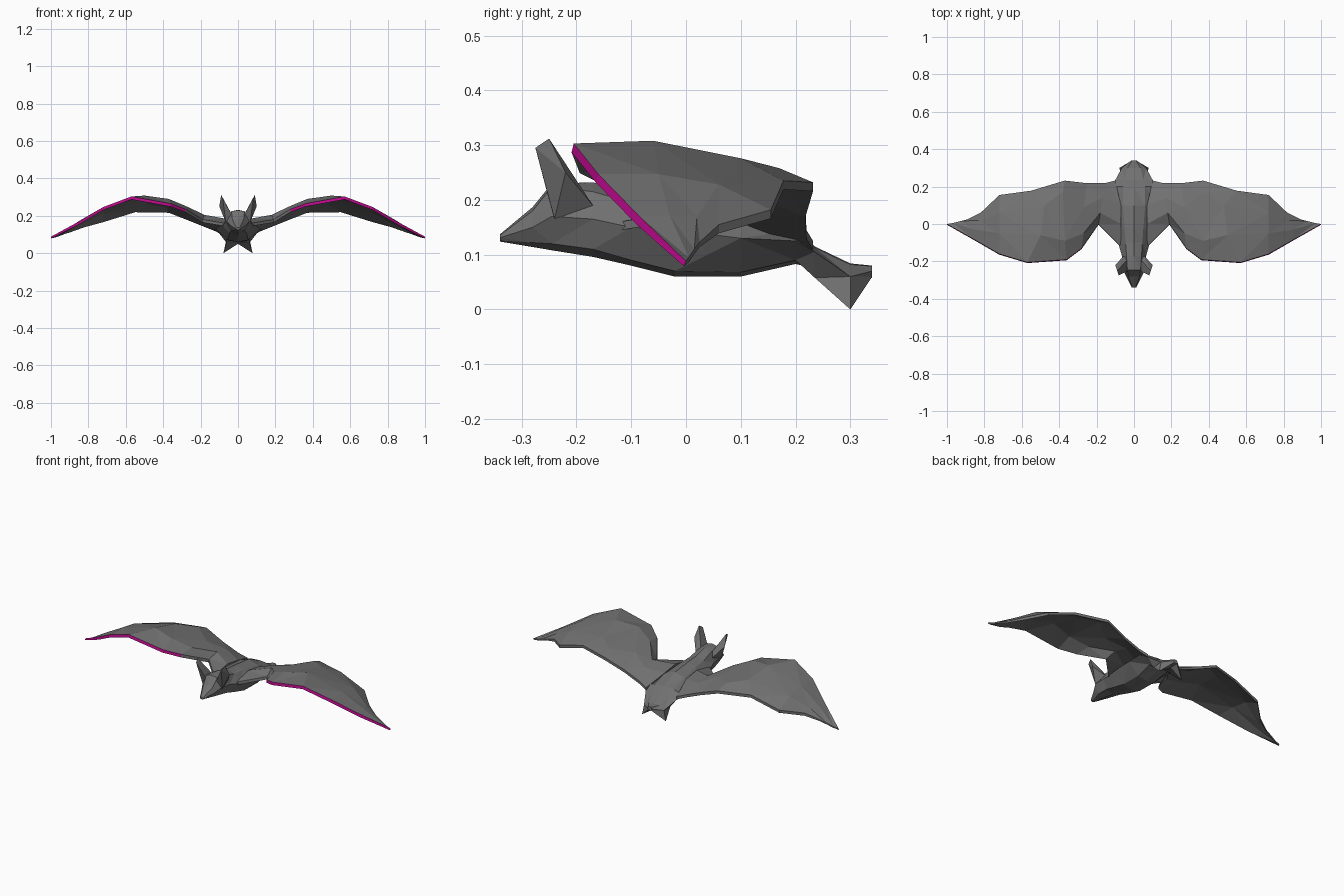
import bpy, bmesh


def make_material(name, rgb):
    m = bpy.data.materials.new(name)
    m.diffuse_color = (*rgb, 1)
    return m


GREY = make_material("dark grey", (0.165, 0.165, 0.165))
MAGENTA = make_material("magenta", (0.48, 0.003, 0.25))


def finish(name, bm, mirror=False):
    bmesh.ops.recalc_face_normals(bm, faces=bm.faces[:])
    me = bpy.data.meshes.new(name)
    bm.to_mesh(me)
    bm.free()
    me.materials.append(GREY)
    me.materials.append(MAGENTA)
    ob = bpy.data.objects.new(name, me)
    bpy.context.collection.objects.link(ob)
    if mirror:
        mod = ob.modifiers.new("mirror", 'MIRROR')
        mod.use_mirror_merge = False
    return ob


def loft(bm, rings):
    """Skin closed rings of equal length, cap both ends, return side faces by ring."""
    vs = [[bm.verts.new(p) for p in r] for r in rings]
    n = len(vs[0])
    sides = []
    for a, b in zip(vs, vs[1:]):
        sides.append([bm.faces.new((a[i], a[(i + 1) % n], b[(i + 1) % n], b[i]))
                      for i in range(n)])
    bm.faces.new(vs[0])
    bm.faces.new(vs[-1][::-1])
    return sides


# Body, from snout to tail: y, top z, upper x z, side x z, lower x z, bottom z
SECTIONS = [
    (-0.34, .137, .008, .135, .012, .131, .008, .126, .124),
    (-0.28, .187, .030, .180, .042, .150, .025, .122, .114),
    (-0.245, .230, .035, .224, .060, .170, .035, .120, .108),
    (-0.17, .232, .040, .215, .065, .165, .045, .110, .096),
    (-0.10, .215, .045, .195, .085, .150, .050, .090, .080),
    (-0.02, .208, .050, .190, .100, .145, .055, .070, .060),
    (0.10, .195, .060, .175, .120, .130, .055, .068, .060),
    (0.20, .150, .060, .145, .130, .125, .060, .090, .083),
    (0.235, .115, .050, .113, .100, .105, .062, .058, .075),
    (0.30, .084, .035, .082, .065, .060, .078, .000, .050),
    (0.34, .080, .010, .079, .014, .070, .010, .060, .058),
]
rings = []
for y, t, ux, uz, sx, sz, lx, lz, b in SECTIONS:
    rings.append([(0, y, t), (ux, y, uz), (sx, y, sz), (lx, y, lz),
                  (0, y, b), (-lx, y, lz), (-sx, y, sz), (-ux, y, uz)])
bm = bmesh.new()
loft(bm, rings)
bmesh.ops.triangulate(bm, faces=bm.faces[:])
finish("body", bm)

# Wings: stations from root to tip, each from leading to trailing edge
STATIONS = [
    [(.07, -.12, .160), (.07, .00, .185), (.07, .10, .170), (.10, .232, .125)],
    [(.19, .00, .180), (.18, .06, .205), (.17, .14, .190), (.15, .220, .145)],
    [(.28, -.13, .235), (.27, -.05, .248), (.27, .09, .235), (.25, .218, .185)],
    [(.36, -.19, .265), (.37, -.09, .290), (.38, .17, .258), (.37, .232, .232)],
    [(.57, -.205, .303), (.50, -.06, .308), (.48, .10, .276), (.55, .178, .235)],
    [(.72, -.16, .247), (.72, -.05, .247), (.72, .06, .228), (.72, .155, .182)],
    [(.85, -.085, .170), (.85, -.03, .172), (.83, .02, .170), (.82, .060, .155)],
    [(1.0, .00, .088), (.97, .005, .095), (.93, .015, .110), (.89, .025, .123)],
]
rings = []
for s in STATIONS:
    thick = 0.009 if s[0][0] > 0.95 else 0.016
    under = [(x, y - 0.004 * (i == 0), z - thick) for i, (x, y, z) in enumerate(s)]
    rings.append(s + under[::-1])
bm = bmesh.new()
sides = loft(bm, rings)
# Coloured strip along the outer leading edge
for strip in sides[2:]:
    strip[-1].material_index = 1
bmesh.ops.triangulate(bm, faces=bm.faces[:])
finish("wings", bm, mirror=True)

# Ears
bm = bmesh.new()
for p in [(.03, -.25, .20), (.065, -.24, .165), (.055, -.17, .19), (.035, -.19, .21),
          (.09, -.25, .312), (.082, -.275, .295), (.10, -.22, .25)]:
    bm.verts.new(p)
bmesh.ops.convex_hull(bm, input=bm.verts[:])
finish("ears", bm, mirror=True)
